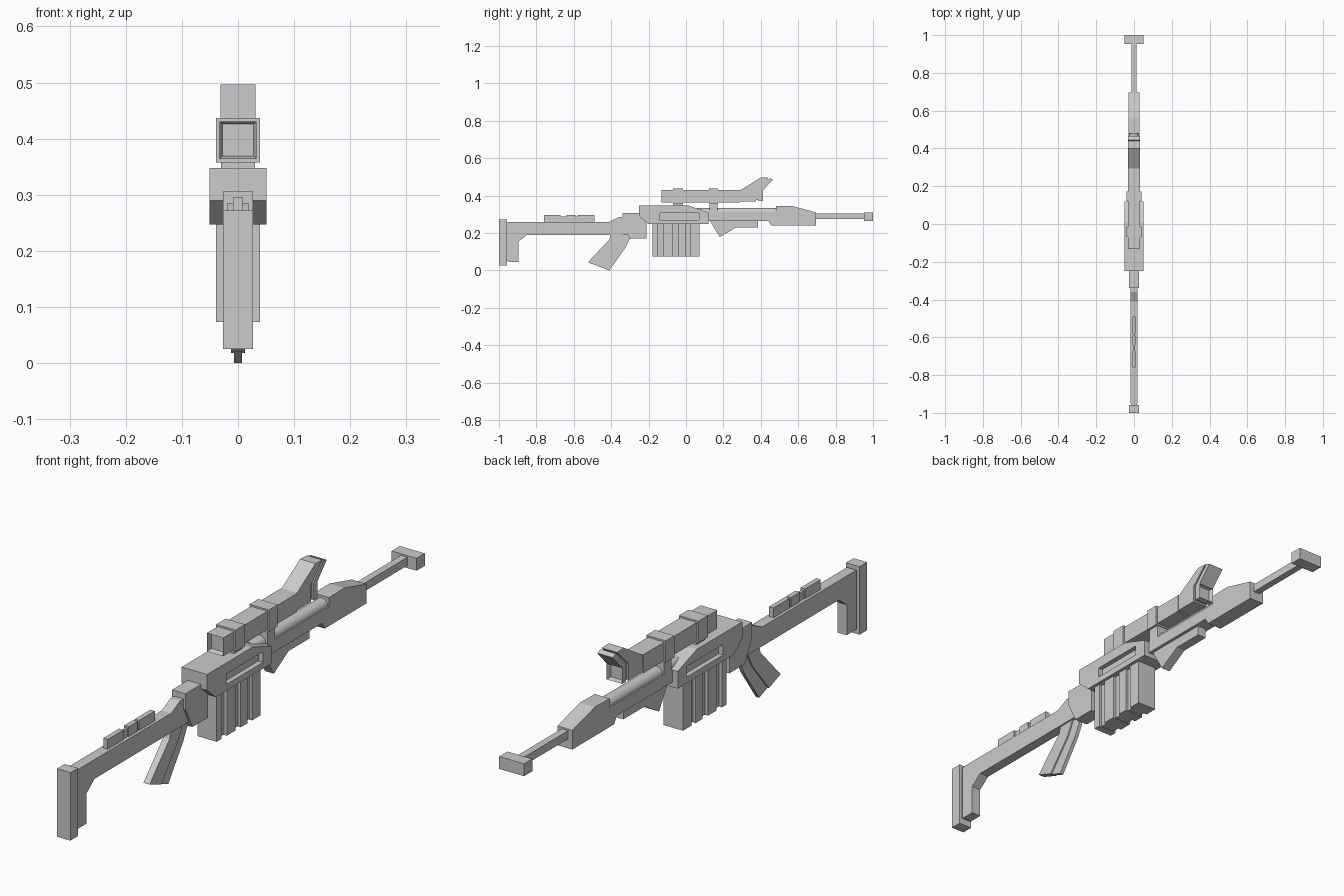
import bpy, bmesh, math
from mathutils import Vector

if "Cube" in bpy.data.objects:
    bpy.data.objects.remove(bpy.data.objects["Cube"])


def profile(name, pts, half):
    """Extrude a (y, z) side profile symmetrically to x = +-half."""
    bm = bmesh.new()
    face = bm.faces.new([bm.verts.new((-half, y, z)) for y, z in pts])
    ext = bmesh.ops.extrude_face_region(bm, geom=[face])["geom"]
    bmesh.ops.translate(bm, vec=(2 * half, 0, 0),
                        verts=[v for v in ext if isinstance(v, bmesh.types.BMVert)])
    bmesh.ops.recalc_face_normals(bm, faces=bm.faces)
    mesh = bpy.data.meshes.new(name)
    bm.to_mesh(mesh)
    bm.free()
    ob = bpy.data.objects.new(name, mesh)
    bpy.context.collection.objects.link(ob)
    return ob


def box(name, half, y0, y1, z0, z1):
    return profile(name, [(y0, z0), (y1, z0), (y1, z1), (y0, z1)], half)


def recess(ob, direction, rim, depth):
    """Sink an inset panel into the end face that points along direction."""
    bm = bmesh.new()
    bm.from_mesh(ob.data)
    d = Vector(direction)
    face = max(bm.faces, key=lambda f: (round(f.normal.dot(d), 3), f.calc_area()))
    bmesh.ops.inset_region(bm, faces=[face], thickness=rim)
    bmesh.ops.translate(bm, vec=-d * depth, verts=face.verts)
    bm.to_mesh(ob.data)
    bm.free()


# Butt plate and stock
box("butt_plate", 0.027, -1.0, -0.957, 0.025, 0.272)
box("butt_spacer", 0.015, -0.96, -0.945, 0.05, 0.255)
profile("stock", [(-0.95, 0.045), (-0.895, 0.045), (-0.895, 0.155), (-0.85, 0.19),
                  (-0.41, 0.19), (-0.30, 0.19), (-0.30, 0.285), (-0.36, 0.285),
                  (-0.41, 0.26), (-0.95, 0.26)], 0.019)

# Cheek rest: three pads on a thin rail
box("cheek_rail", 0.005, -0.75, -0.50, 0.25, 0.289)
for i, (a, b) in enumerate([(-0.76, -0.67), (-0.64, -0.59), (-0.58, -0.49)]):
    box(f"cheek_pad_{i}", 0.009, a, b, 0.25, 0.296)

# Neck block and stepped grip
profile("neck", [(-0.34, 0.306), (-0.23, 0.306), (-0.21, 0.25), (-0.21, 0.17),
                 (-0.30, 0.17), (-0.34, 0.25)], 0.027)
profile("grip_front", [(-0.47, 0.022), (-0.41, 0.0), (-0.325, 0.12), (-0.30, 0.17),
                       (-0.30, 0.20), (-0.37, 0.20)], 0.007)
profile("grip_back", [(-0.525, 0.043), (-0.458, 0.018), (-0.362, 0.135), (-0.33, 0.20),
                      (-0.40, 0.20), (-0.41, 0.165)], 0.0125)

# Receiver with a slot sunk in each side
receiver = profile("receiver", [(-0.25, 0.348), (0.01, 0.348), (0.12, 0.31), (0.12, 0.247),
                                (-0.20, 0.247), (-0.25, 0.29)], 0.051)
cutters = []
for side in (-1, 1):
    cut = profile("slot_cutter", [(-0.14, 0.27), (0.07, 0.27), (0.07, 0.308),
                                  (-0.14, 0.308)], 0.02)
    cut.location.x = side * 0.053
    cut.hide_render = True
    cutters.append(cut)
    mod = receiver.modifiers.new("slot", 'BOOLEAN')
    mod.object = cut
    mod.operation = 'DIFFERENCE'
    mod.solver = 'EXACT'
bpy.context.view_layer.update()
cut_mesh = bpy.data.meshes.new_from_object(
    receiver.evaluated_get(bpy.context.evaluated_depsgraph_get()))
receiver.modifiers.clear()
receiver.data = cut_mesh
for cut in cutters:
    bpy.data.objects.remove(cut)

# Ribbed magazine
box("magazine_core", 0.028, -0.17, 0.065, 0.075, 0.26)
for i, (a, b) in enumerate([(-0.178, -0.15), (-0.12, -0.07), (-0.04, 0.0), (0.025, 0.073)]):
    box(f"magazine_rib_{i}", 0.039, a, b, 0.073, 0.255)

# Handguard, fore end, hand stop
box("handguard", 0.03, 0.10, 0.48, 0.265, 0.31)
profile("fore_end", [(0.44, 0.265), (0.455, 0.24), (0.695, 0.24), (0.695, 0.31),
                     (0.565, 0.345), (0.48, 0.343), (0.48, 0.30), (0.44, 0.30)], 0.03)
profile("hand_stop", [(0.125, 0.27), (0.18, 0.178), (0.265, 0.228), (0.385, 0.228),
                      (0.385, 0.27)], 0.018)

# Round barrel shroud under the scope
bpy.ops.mesh.primitive_cylinder_add(vertices=24, radius=0.025, depth=0.43,
                                    location=(0, 0.275, 0.309),
                                    rotation=(math.pi / 2, 0, 0))
bpy.context.object.name = "barrel_shroud"
bpy.ops.object.shade_smooth_by_angle()

# Square barrel and muzzle brake
box("barrel", 0.013, 0.68, 0.96, 0.274, 0.304)
box("muzzle_brake", 0.05, 0.953, 1.0, 0.265, 0.31)

# Scope body with recessed lenses
scope = box("scope_body", 0.033, -0.132, 0.29, 0.364, 0.431)
recess(scope, (0, -1, 0), 0.007, 0.02)
scope_front = profile("scope_front", [(0.285, 0.368), (0.375, 0.368), (0.375, 0.431),
                                      (0.44, 0.495), (0.40, 0.497), (0.295, 0.431),
                                      (0.285, 0.431)], 0.031)
profile("hood_filler", [(0.37, 0.375), (0.395, 0.375), (0.395, 0.43), (0.445, 0.486),
                        (0.425, 0.486), (0.37, 0.43)], 0.025)
profile("hood_flap", [(0.387, 0.431), (0.41, 0.427), (0.465, 0.486), (0.446, 0.493)], 0.031)
lens_rim = box("lens_rim", 0.031, 0.387, 0.411, 0.37, 0.431)
recess(lens_rim, (0, 1, 0), 0.008, 0.018)

# Scope rings and mounts
for name, y0, y1, foot in (("rear", -0.07, -0.015, 0.34), ("front", 0.122, 0.172, 0.31)):
    box(f"{name}_scope_ring", 0.039, y0, y1, 0.358, 0.437)
    box(f"{name}_scope_mount", 0.03, y0 + 0.003, y1 - 0.003, foot, 0.365)
